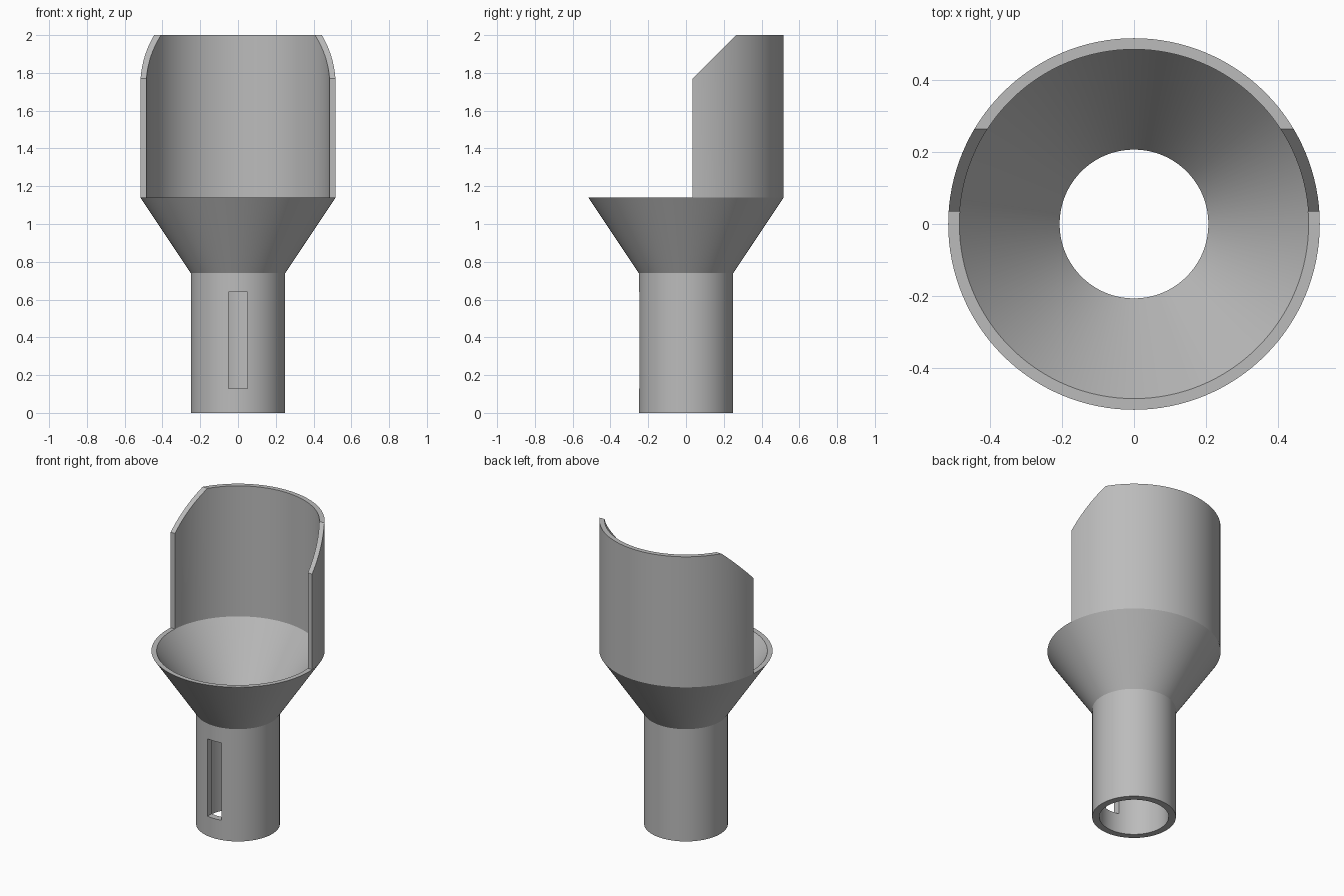
import bpy, bmesh, math

cube = bpy.data.objects.get("Cube")
if cube:
    bpy.data.objects.remove(cube, do_unlink=True)

grey = bpy.data.materials.new("light_grey")
grey.use_nodes = True
colour = (0.5, 0.5, 0.5, 1)
grey.diffuse_color = colour
grey.node_tree.nodes["Principled BSDF"].inputs["Base Color"].default_value = colour


def make_object(name, bm):
    bmesh.ops.recalc_face_normals(bm, faces=bm.faces)
    mesh = bpy.data.meshes.new(name)
    bm.to_mesh(mesh)
    bm.free()
    mesh.materials.append(grey)
    obj = bpy.data.objects.new(name, mesh)
    bpy.context.collection.objects.link(obj)
    return obj


def revolve(name, profile, steps=128):
    """Spin a closed (radius, z) profile around the z axis."""
    bm = bmesh.new()
    verts = [bm.verts.new((r, 0, z)) for r, z in profile]
    edges = [bm.edges.new((verts[i - 1], verts[i])) for i in range(len(verts))]
    bmesh.ops.spin(bm, geom=verts + edges, cent=(0, 0, 0), axis=(0, 0, 1),
                   angle=math.tau, steps=steps, use_merge=True)
    bmesh.ops.remove_doubles(bm, verts=bm.verts, dist=1e-5)
    return make_object(name, bm)


def side_prism(name, outline, half_width):
    """Extrude a (y, z) outline across x."""
    bm = bmesh.new()
    face = bm.faces.new([bm.verts.new((-half_width, y, z)) for y, z in outline])
    moved = bmesh.ops.extrude_face_region(bm, geom=[face])["geom"]
    bmesh.ops.translate(bm, vec=(2 * half_width, 0, 0),
                        verts=[v for v in moved if isinstance(v, bmesh.types.BMVert)])
    return make_object(name, bm)


# Hollow tube, flared cone and upper sleeve in one wall section
scoop = revolve("funnel_scoop", [
    (0.25, 0), (0.25, 0.74), (0.517, 1.14), (0.517, 2),
    (0.486, 2), (0.486, 1.14), (0.207, 0.74), (0.207, 0)])

# Front half of the sleeve with slanted upper corners, and the tube slot
cutters = [
    side_prism("sleeve_cutter", [
        (-0.8, 1.1405), (0.035, 1.1405), (0.035, 1.77), (0.315, 2.05), (-0.8, 2.05)], 0.8),
    side_prism("slot_cutter", [
        (-0.4, 0.13), (0, 0.13), (0, 0.64), (-0.4, 0.64)], 0.05),
]
for cutter in cutters:
    cutter.hide_render = True
    cut = scoop.modifiers.new(cutter.name, "BOOLEAN")
    cut.operation = "DIFFERENCE"
    cut.solver = "EXACT"
    cut.object = cutter

# Bake the cuts, then smooth the round walls
bpy.context.view_layer.update()
depsgraph = bpy.context.evaluated_depsgraph_get()
baked = bpy.data.meshes.new_from_object(scoop.evaluated_get(depsgraph))
scoop.modifiers.clear()
scoop.data = baked
for cutter in cutters:
    bpy.data.objects.remove(cutter, do_unlink=True)

bpy.ops.object.select_all(action="DESELECT")
scoop.select_set(True)
bpy.context.view_layer.objects.active = scoop
bpy.ops.object.shade_smooth_by_angle(angle=math.radians(25))
